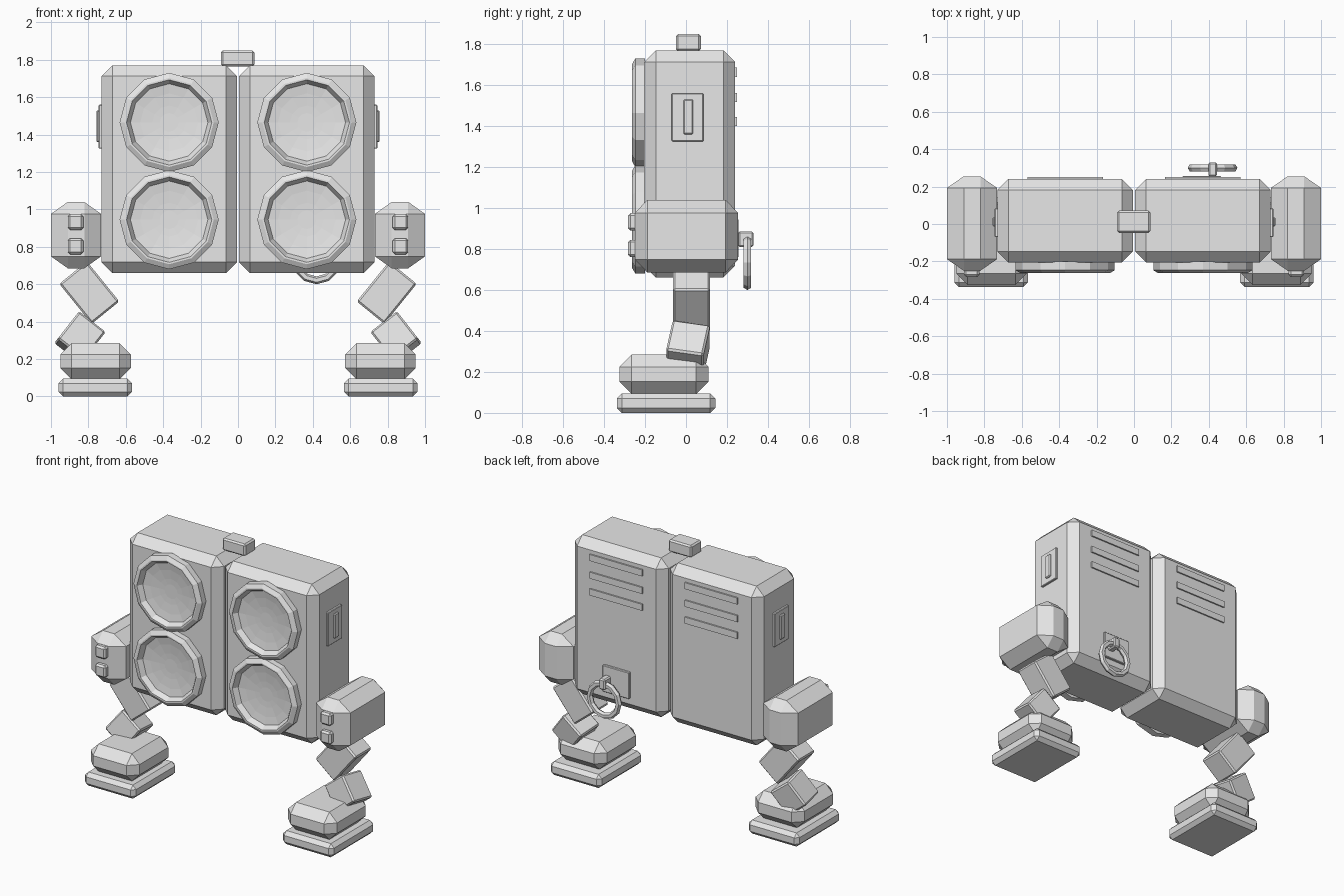
import bpy, bmesh, math
from mathutils import Vector, Matrix

if "Cube" in bpy.data.objects:
    bpy.data.objects.remove(bpy.data.objects["Cube"])

grey = bpy.data.materials.new("light_grey")
grey.diffuse_color = (0.8, 0.8, 0.8, 1)
grey.use_nodes = True
grey.node_tree.nodes["Principled BSDF"].inputs["Base Color"].default_value = grey.diffuse_color


def finish(name, bm, loc=(0, 0, 0), rot=(0, 0, 0), mirror=False):
    """Turn a bmesh into an object, optionally with a mirrored twin."""
    bmesh.ops.recalc_face_normals(bm, faces=bm.faces)
    me = bpy.data.meshes.new(name)
    bm.to_mesh(me)
    bm.free()
    me.materials.append(grey)
    ob = bpy.data.objects.new(name, me)
    ob.location, ob.rotation_euler = loc, rot
    bpy.context.collection.objects.link(ob)
    if mirror:
        # bake placement, then mirror across the centre plane
        m = Matrix.LocRotScale(Vector(loc), ob.rotation_euler, None)
        me.transform(m)
        ob.location, ob.rotation_euler = (0, 0, 0), (0, 0, 0)
        mod = ob.modifiers.new("Mirror", 'MIRROR')
        mod.use_mirror_merge = False
    return ob


def box(name, lo, hi, bevel=(0, 0, 0), rot=(0, 0, 0), mirror=False):
    """Chamfered box between two corners, with a chamfer size per axis."""
    lo, hi = Vector(lo), Vector(hi)
    if not isinstance(bevel, tuple):
        bevel = (bevel,) * 3
    half = (hi - lo) / 2
    bm = bmesh.new()
    if max(bevel) == 0:
        bmesh.ops.create_cube(bm, size=1)
        bmesh.ops.scale(bm, vec=half * 2, verts=bm.verts)
    else:
        for axis in range(3):
            for sx in (-1, 1):
                for sy in (-1, 1):
                    for sz in (-1, 1):
                        s = (sx, sy, sz)
                        bm.verts.new([s[i] * (half[i] - (0 if i == axis else bevel[i]))
                                      for i in range(3)])
        bmesh.ops.convex_hull(bm, input=bm.verts)
        bmesh.ops.dissolve_limit(bm, angle_limit=0.01, verts=bm.verts, edges=bm.edges)
    return finish(name, bm, (lo + hi) / 2, rot, mirror)


def turned_box(name, centre, size, bevel, rot):
    c, h = Vector(centre), Vector(size) / 2
    return box(name, c - h, c + h, bevel, rot, True)


def lathe(name, profile, centre, sides=12):
    """Revolve (radius, y) points around a front-facing axis."""
    bm = bmesh.new()
    rings = []
    for r, y in profile:
        rings.append([bm.verts.new((r * math.cos(2 * math.pi * i / sides), y,
                                    r * math.sin(2 * math.pi * i / sides)))
                      for i in range(sides)])
    for a, b in zip(rings, rings[1:]):
        for i in range(sides):
            j = (i + 1) % sides
            bm.faces.new((a[i], a[j], b[j], b[i]))
    bm.faces.new(rings[0])
    bm.faces.new(rings[-1])
    return finish(name, bm, centre, mirror=True)


# Twin cabinets and the block joining them on top
box("cabinet", (0.006, -0.205, 0.66), (0.73, 0.24, 1.77), 0.058, mirror=True)
box("top_block", (-0.09, -0.048, 1.765), (0.087, 0.072, 1.85), 0.01)

# Speakers: raised rim with a shallow dished cone inside
rim = [(0.265, -0.2), (0.265, -0.247), (0.238, -0.263), (0.228, -0.263),
       (0.207, -0.228), (0.155, -0.22), (0.09, -0.214), (0.05, -0.212)]
for name, z in (("upper_speaker", 1.465), ("lower_speaker", 0.945)):
    lathe(name, rim, (0.368, 0, z))

# Side plates with an upright grip
box("side_plate", (0.72, -0.07, 1.325), (0.745, 0.085, 1.56), 0.004, mirror=True)
box("side_grip", (0.73, -0.013, 1.36), (0.757, 0.035, 1.53), 0.006, mirror=True)

# Back vents
for z in (1.64, 1.517, 1.40):
    box("vent_slat", (0.165, 0.23, z), (0.57, 0.25, z + 0.045), mirror=True)

# Back pull ring
box("ring_plate", (0.26, 0.23, 0.76), (0.465, 0.257, 0.945), 0.004)
box("ring_knob", (0.397, 0.255, 0.81), (0.443, 0.33, 0.885), 0.008)
bpy.ops.mesh.primitive_torus_add(major_segments=12, minor_segments=6,
                                 major_radius=0.112, minor_radius=0.021,
                                 location=(0.42, 0.3, 0.733),
                                 rotation=(math.pi / 2, 0, 0))
ring = bpy.context.object
ring.name = "pull_ring"
ring.data.materials.append(grey)

# Shoulders with two front buttons each
box("shoulder", (0.732, -0.25, 0.685), (1.0, 0.255, 1.04), (0.09, 0.062, 0.064), mirror=True)
for z in (0.76, 0.89):
    box("shoulder_button", (0.827, -0.283, z), (0.91, -0.23, z + 0.085), 0.012, mirror=True)

# Legs: two blocks leaning in opposite directions
turned_box("upper_leg", (0.795, 0.027, 0.555), (0.19, 0.18, 0.275), 0.01,
           (0, math.radians(39), 0))
turned_box("lower_leg", (0.845, 0.01, 0.315), (0.18, 0.185, 0.19), 0.01,
           (math.radians(-10), math.radians(-38), 0))

# Feet and soles
box("foot", (0.573, -0.325, 0.093), (0.95, 0.11, 0.285), 0.06, mirror=True)
box("sole", (0.567, -0.338, 0), (0.96, 0.143, 0.095), 0.025, mirror=True)
